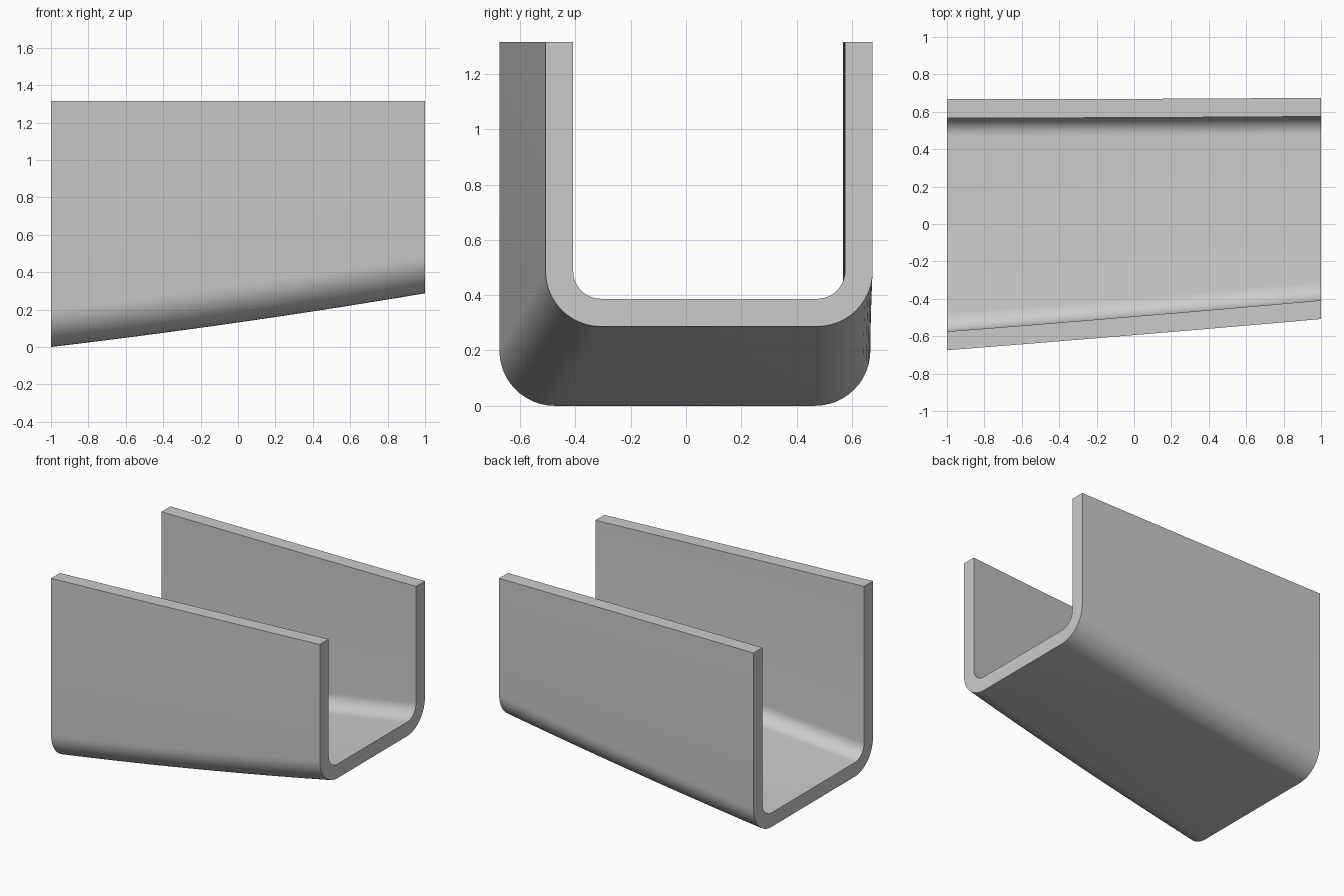
import bpy, bmesh, math

cube = bpy.data.objects.get("Cube")
if cube:
    bpy.data.objects.remove(cube, do_unlink=True)

TOP = 1.315
WALL = 0.1
RADIUS = 0.2
ARC_STEPS = 12
STATIONS = 24

grey = bpy.data.materials.new("plain grey")
grey.use_nodes = True
colour = (0.6, 0.6, 0.6, 1)
grey.diffuse_color = colour
grey.node_tree.nodes["Principled BSDF"].inputs["Base Color"].default_value = colour


def bow(x, start, middle, end):
    """Gentle parabola through values at x = -1, 0 and 1."""
    return middle + (end - start) / 2 * x + ((start + end) / 2 - middle) * x * x


def u_line(front, back, floor, radius):
    """Open U from the front rim, round both bends, to the back rim."""
    points = [(front, TOP)]
    for centre, first in ((front + radius, math.pi), (back - radius, 1.5 * math.pi)):
        for i in range(ARC_STEPS + 1):
            a = first + math.pi / 2 * i / ARC_STEPS
            points.append((centre + radius * math.cos(a),
                           floor + radius + radius * math.sin(a)))
    return points + [(back, TOP)]


def section(x):
    """Outer line, then inner line, of the channel wall at x."""
    front = bow(x, -0.675, -0.594, -0.508)
    back = bow(x, 0.667, 0.669, 0.675)
    floor = bow(x, 0, 0.131, 0.287)
    return (u_line(front, back, floor, RADIUS),
            u_line(front + WALL, back - WALL, floor + WALL, RADIUS - WALL))


# Tapering U channel, lofted along x
bm = bmesh.new()
rings = []
for s in range(STATIONS + 1):
    x = -1 + 2 * s / STATIONS
    rings.append([[bm.verts.new((x, y, z)) for y, z in line] for line in section(x)])

count = len(rings[0][0])
for a, b in zip(rings, rings[1:]):
    # Outer and inner skins
    for side in (0, 1):
        for i in range(count - 1):
            bm.faces.new((a[side][i], a[side][i + 1], b[side][i + 1], b[side][i]))
    # Flat rims on top of the walls
    for i in (0, -1):
        bm.faces.new((a[0][i], a[1][i], b[1][i], b[0][i]))
# Flat ends
for outer, inner in (rings[0], rings[-1]):
    for i in range(count - 1):
        bm.faces.new((outer[i], outer[i + 1], inner[i + 1], inner[i]))
bmesh.ops.recalc_face_normals(bm, faces=bm.faces)

mesh = bpy.data.meshes.new("channel")
bm.to_mesh(mesh)
bm.free()
mesh.materials.append(grey)
channel = bpy.data.objects.new("channel", mesh)
bpy.context.collection.objects.link(channel)

bpy.context.view_layer.objects.active = channel
channel.select_set(True)
bpy.ops.object.shade_smooth_by_angle(angle=math.radians(30))
